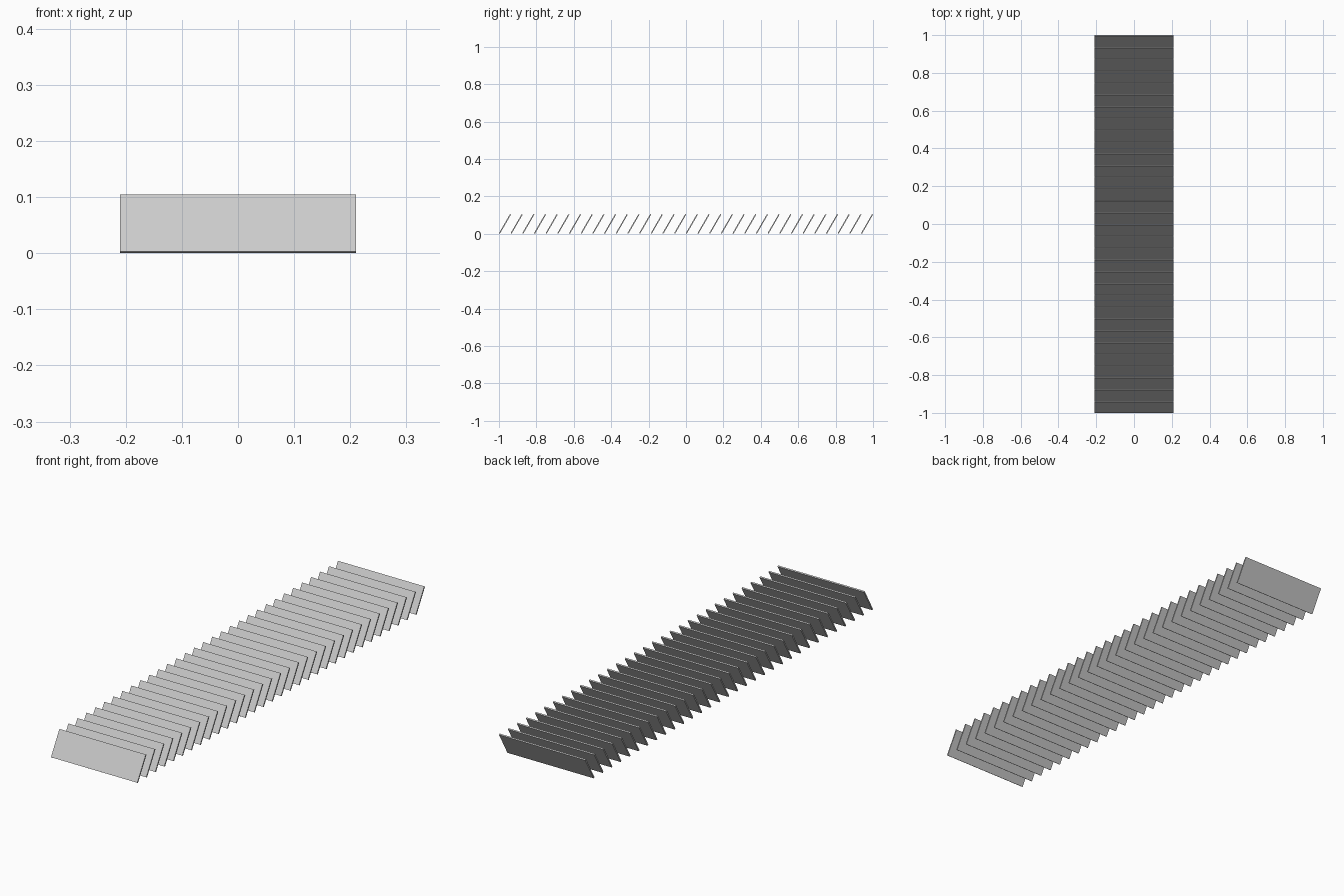
import bpy
from math import radians, sin, cos

cube = bpy.data.objects.get("Cube")
if cube:
    bpy.data.objects.remove(cube, do_unlink=True)

# Overall sizes of the louvre row
COUNT = 32
WIDTH = 0.42
THICK = 0.006
HEIGHT = 0.105
TILT = radians(60)
DEPTH = (HEIGHT - THICK * cos(TILT)) / sin(TILT)
RUN = DEPTH * cos(TILT) + THICK * sin(TILT)
PITCH = (2 - RUN) / (COUNT - 1)

# Plain grey finish
grey = bpy.data.materials.new("light_grey")
grey.use_nodes = True
colour = (0.6, 0.6, 0.6, 1)
grey.diffuse_color = colour
grey.node_tree.nodes["Principled BSDF"].inputs["Base Color"].default_value = colour

# One slat mesh, shared by the whole row
bpy.ops.mesh.primitive_cube_add(size=1)
first = bpy.context.object
slat_mesh = first.data
slat_mesh.name = "slat"
slat_mesh.materials.append(grey)
for v in slat_mesh.vertices:
    v.co.x *= WIDTH
    v.co.y *= DEPTH
    v.co.z *= THICK

# Row of tilted slats, leaning back as they rise
for i in range(COUNT):
    slat = first if i == 0 else bpy.data.objects.new("slat", slat_mesh)
    if i:
        bpy.context.collection.objects.link(slat)
    slat.name = f"slat_{i + 1:02d}"
    slat.location = (0, (i - (COUNT - 1) / 2) * PITCH, HEIGHT / 2)
    slat.rotation_euler = (TILT, 0, 0)
